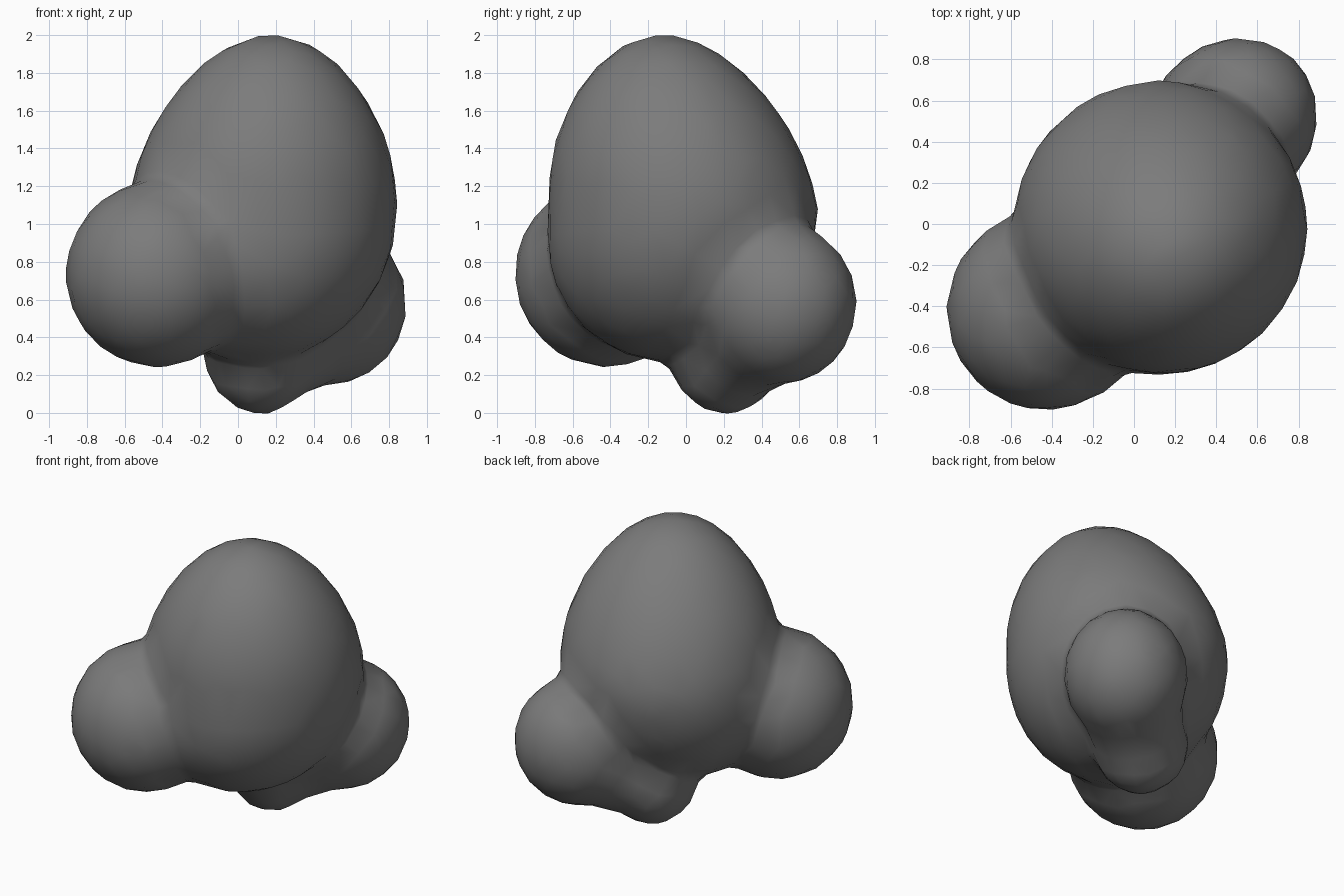
import bpy, bmesh
from mathutils import Matrix, Vector

cube = bpy.data.objects.get("Cube")
if cube:
    bpy.data.objects.remove(cube, do_unlink=True)

stone = bpy.data.materials.new("dark grey stone")
stone.use_nodes = True
GREY = (0.2, 0.2, 0.2, 1)
stone.diffuse_color = GREY
stone.node_tree.nodes["Principled BSDF"].inputs["Base Color"].default_value = GREY

bm = bmesh.new()
DIAGONAL = Matrix.Rotation(0.785, 4, "Z")


def lobe(centre, size):
    """Ellipsoid whose first axis points diagonally backwards; returns its vertices."""
    place = Matrix.Translation(centre) @ DIAGONAL @ Matrix.Diagonal((*size, 1))
    return bmesh.ops.create_icosphere(bm, subdivisions=4, radius=1, matrix=place)["verts"]


# Main egg: narrower towards the top, fuller below, leaning forwards
for v in lobe((0, 0, 0), (1, 1, 1)):
    s = v.co.z
    up, down = max(s, 0), max(-s, 0)
    girth = 0.715 * (1 - 0.13 * up ** 1.5 + 0.06 * down)
    v.co = Vector((0.13 + 0.05 * s + girth * v.co.x,
                   -0.012 - 0.11 * up - 0.08 * down + girth * v.co.y,
                   1.08 + (0.925 if s > 0 else 0.81) * s))

# Front lobe and back lobe
lobe((-0.425, -0.42, 0.735), (0.49, 0.49, 0.495))
lobe((0.48, 0.49, 0.58), (0.435, 0.4, 0.435))

# Foot underneath, and the web joining it to the back lobe and the egg
lobe((0.12, 0.21, 0.325), (0.3, 0.31, 0.335))
lobe((0.29, 0.34, 0.42), (0.33, 0.32, 0.325))

mesh = bpy.data.meshes.new("boulder")
bm.to_mesh(mesh)
bm.free()
boulder = bpy.data.objects.new("boulder", mesh)
bpy.context.collection.objects.link(boulder)
mesh.materials.append(stone)

# Fuse the lobes, soften the creases and reduce to a coarse skin
fuse = boulder.modifiers.new("fuse", "REMESH")
fuse.mode = "VOXEL"
fuse.voxel_size = 0.035
soften = boulder.modifiers.new("soften", "SMOOTH")
soften.factor = 0.5
soften.iterations = 20
coarse = boulder.modifiers.new("coarse", "DECIMATE")
coarse.ratio = 0.05

bpy.context.view_layer.objects.active = boulder
boulder.select_set(True)
for name in ("fuse", "soften", "coarse"):
    bpy.ops.object.modifier_apply(modifier=name)
bpy.ops.object.shade_smooth()
